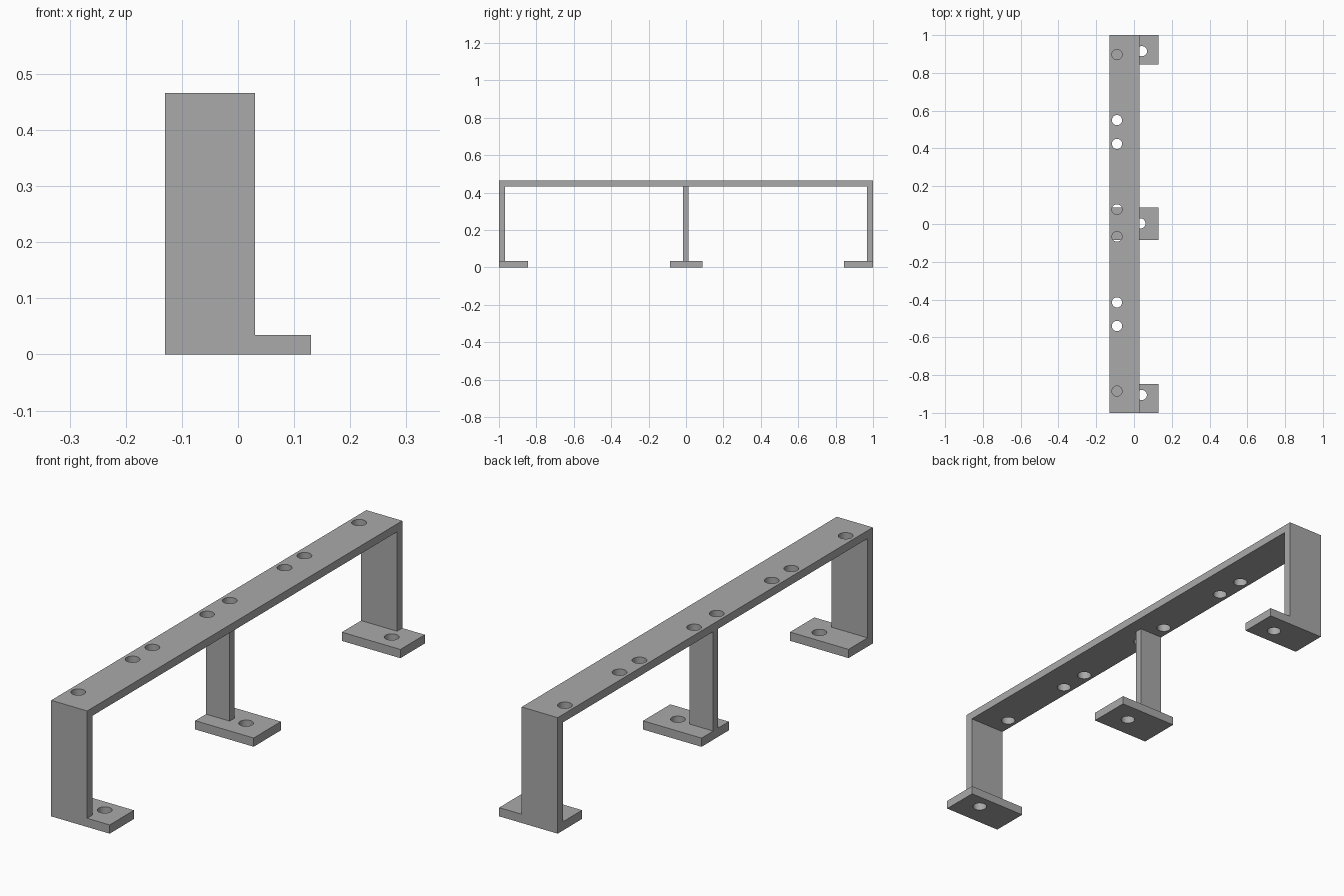
import bpy
import bmesh

cube = bpy.data.objects.get("Cube")
if cube:
    bpy.data.objects.remove(cube, do_unlink=True)

# Single plain grey
grey = bpy.data.materials.new("plain grey")
grey.use_nodes = True
colour = (0.4, 0.4, 0.4, 1)
grey.diffuse_color = colour
grey.node_tree.nodes["Principled BSDF"].inputs["Base Color"].default_value = colour

BACK_X, EDGE_X, FOOT_X = -0.13, 0.03, 0.13
FOOT_H, BEAM_Z, TOP = 0.035, 0.434, 0.466
HOLE_R = 0.027


def extrude_profile(name, points, x0, x1):
    """Extrude a (y, z) outline along x."""
    bm = bmesh.new()
    face = bm.faces.new([bm.verts.new((x0, y, z)) for y, z in points])
    geom = bmesh.ops.extrude_face_region(bm, geom=[face])["geom"]
    verts = [v for v in geom if isinstance(v, bmesh.types.BMVert)]
    bmesh.ops.translate(bm, verts=verts, vec=(x1 - x0, 0, 0))
    bmesh.ops.recalc_face_normals(bm, faces=bm.faces)
    mesh = bpy.data.meshes.new(name)
    bm.to_mesh(mesh)
    bm.free()
    mesh.materials.append(grey)
    obj = bpy.data.objects.new(name, mesh)
    bpy.context.collection.objects.link(obj)
    return obj


def box(name, x0, x1, y0, y1, z0, z1):
    return extrude_profile(name, [(y0, z0), (y1, z0), (y1, z1), (y0, z1)], x0, x1)


def drill(obj, x, y, z):
    """Cut one round vertical hole."""
    bpy.ops.mesh.primitive_cylinder_add(vertices=40, radius=HOLE_R, depth=0.1,
                                        location=(x, y, z))
    cutter = bpy.context.object
    cutter.hide_render = True
    cutter.data.materials.append(grey)
    mod = obj.modifiers.new("hole", "BOOLEAN")
    mod.operation = "DIFFERENCE"
    mod.solver = "EXACT"
    mod.object = cutter
    bpy.ops.object.select_all(action="DESELECT")
    obj.select_set(True)
    bpy.context.view_layer.objects.active = obj
    bpy.ops.object.modifier_apply(modifier=mod.name)
    bpy.data.objects.remove(cutter, do_unlink=True)


# Top beam and both end legs as one bent strip
inner = 1 - 0.033
frame = extrude_profile("beam_and_end_legs", [
    (-1, FOOT_H), (-1, TOP), (1, TOP), (1, FOOT_H),
    (inner, FOOT_H), (inner, BEAM_Z), (-inner, BEAM_Z), (-inner, FOOT_H),
], BACK_X, EDGE_X)
for y in (-0.885, -0.54, -0.415, -0.067, 0.077, 0.424, 0.55, 0.897):
    drill(frame, -0.09, y, BEAM_Z)

# Narrower middle leg
middle_leg = box("middle_leg", BACK_X, -0.025, -0.017, 0.013, FOOT_H, BEAM_Z)

# Mounting feet: name, y range, hole position
feet = []
for name, y0, y1, hx, hy in (
    ("front_foot", -1, -0.846, 0.041, -0.905),
    ("middle_foot", -0.086, 0.087, 0.034, 0.003),
    ("back_foot", 0.845, 1, 0.042, 0.915),
):
    foot = box(name, BACK_X, FOOT_X, y0, y1, 0, FOOT_H)
    drill(foot, hx, hy, FOOT_H / 2)
    feet.append(foot)

# Smooth hole walls, crisp edges
for obj in [frame, middle_leg] + feet:
    bpy.ops.object.select_all(action="DESELECT")
    obj.select_set(True)
    bpy.context.view_layer.objects.active = obj
    bpy.ops.object.shade_smooth_by_angle(angle=0.5)
